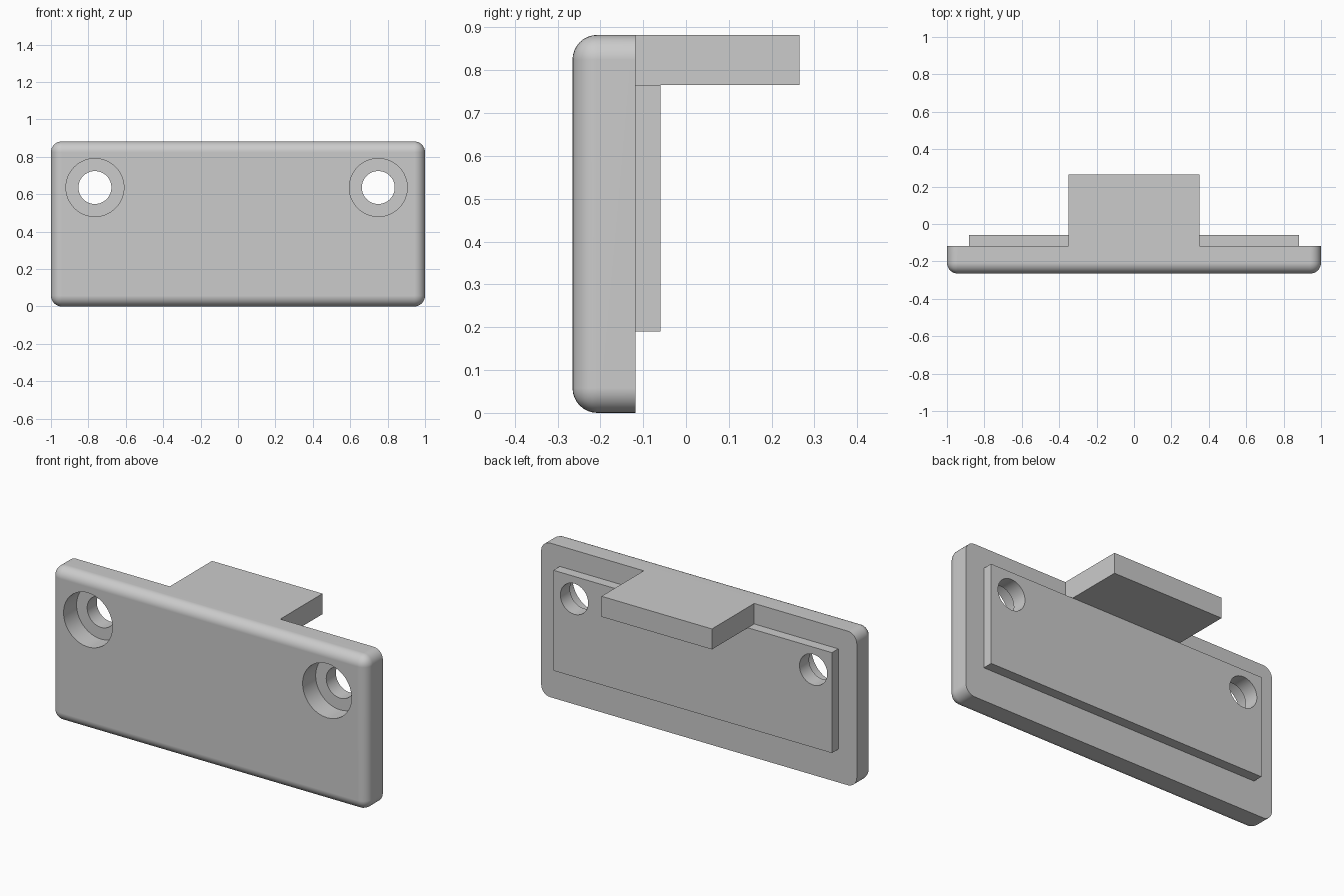
import bpy
import bmesh
from math import radians
from mathutils import Matrix, Vector

default = bpy.data.objects.get("Cube")
if default:
    bpy.data.objects.remove(default, do_unlink=True)

# One flat grey for the whole part
GREY = (0.6, 0.6, 0.6, 1.0)
grey = bpy.data.materials.new("light grey")
grey.use_nodes = True
grey.diffuse_color = GREY
grey.node_tree.nodes["Principled BSDF"].inputs["Base Color"].default_value = GREY

FRONT, BACK = -0.265, -0.1175   # plate faces along y
PAD_BACK, SHELF_BACK = -0.06, 0.265
TOP, PAD_TOP = 0.8825, 0.765
OVERLAP = 0.04                  # depth the parts sink into the plate


def make_object(name, bm):
    bmesh.ops.recalc_face_normals(bm, faces=bm.faces)
    mesh = bpy.data.meshes.new(name)
    bm.to_mesh(mesh)
    bm.free()
    mesh.materials.append(grey)
    obj = bpy.data.objects.new(name, mesh)
    bpy.context.collection.objects.link(obj)
    return obj


def box(name, half_width, y0, y1, z0, z1, rounding=0):
    """Box centred on x; rounding softens every edge except the back rim."""
    bm = bmesh.new()
    size = Vector((2 * half_width, y1 - y0, z1 - z0))
    centre = Vector((0, (y0 + y1) / 2, (z0 + z1) / 2))
    bmesh.ops.create_cube(bm, size=1, matrix=Matrix.Translation(centre) @ Matrix.Diagonal(size).to_4x4())
    if rounding:
        edges = [e for e in bm.edges if min(v.co.y for v in e.verts) < centre.y]
        bmesh.ops.bevel(bm, geom=edges, offset=rounding, segments=8, profile=0.5,
                        affect='EDGES', clamp_overlap=True)
    return make_object(name, bm)


def cylinder(name, x, z, radius, y0, y1):
    bm = bmesh.new()
    place = Matrix.Translation((x, (y0 + y1) / 2, z)) @ Matrix.Rotation(radians(90), 4, 'X')
    bmesh.ops.create_cone(bm, cap_ends=True, segments=64, radius1=radius, radius2=radius,
                          depth=y1 - y0, matrix=place)
    return make_object(name, bm)


def combine(target, tool, operation):
    """Apply a boolean and discard the tool object."""
    tool.hide_render = True
    mod = target.modifiers.new(tool.name, 'BOOLEAN')
    mod.operation, mod.object, mod.solver = operation, tool, 'EXACT'
    bpy.context.view_layer.objects.active = target
    bpy.ops.object.modifier_apply(modifier=mod.name)
    bpy.data.objects.remove(tool, do_unlink=True)


# Rounded face plate with raised back pad and top shelf
plate = box("mounting_plate", 1.0, FRONT, BACK, 0, TOP, rounding=0.058)
combine(plate, box("back_pad", 0.8825, BACK - OVERLAP, PAD_BACK, 0.19, PAD_TOP), 'UNION')
combine(plate, box("top_shelf", 0.35, BACK - OVERLAP, SHELF_BACK, PAD_TOP, TOP), 'UNION')

# Counterbored screw holes
for x in (-0.765, 0.75):
    combine(plate, cylinder("counterbore", x, 0.636, 0.155, FRONT - 0.1, FRONT + 0.118), 'DIFFERENCE')
    combine(plate, cylinder("screw_hole", x, 0.636, 0.088, FRONT - 0.1, 0.1), 'DIFFERENCE')

# Smooth rounds, crisp edges and flat faces
bpy.ops.object.select_all(action='DESELECT')
plate.select_set(True)
bpy.context.view_layer.objects.active = plate
bpy.ops.object.shade_smooth_by_angle(angle=radians(30))
weighted = plate.modifiers.new("flat_face_normals", 'WEIGHTED_NORMAL')
weighted.keep_sharp = True
